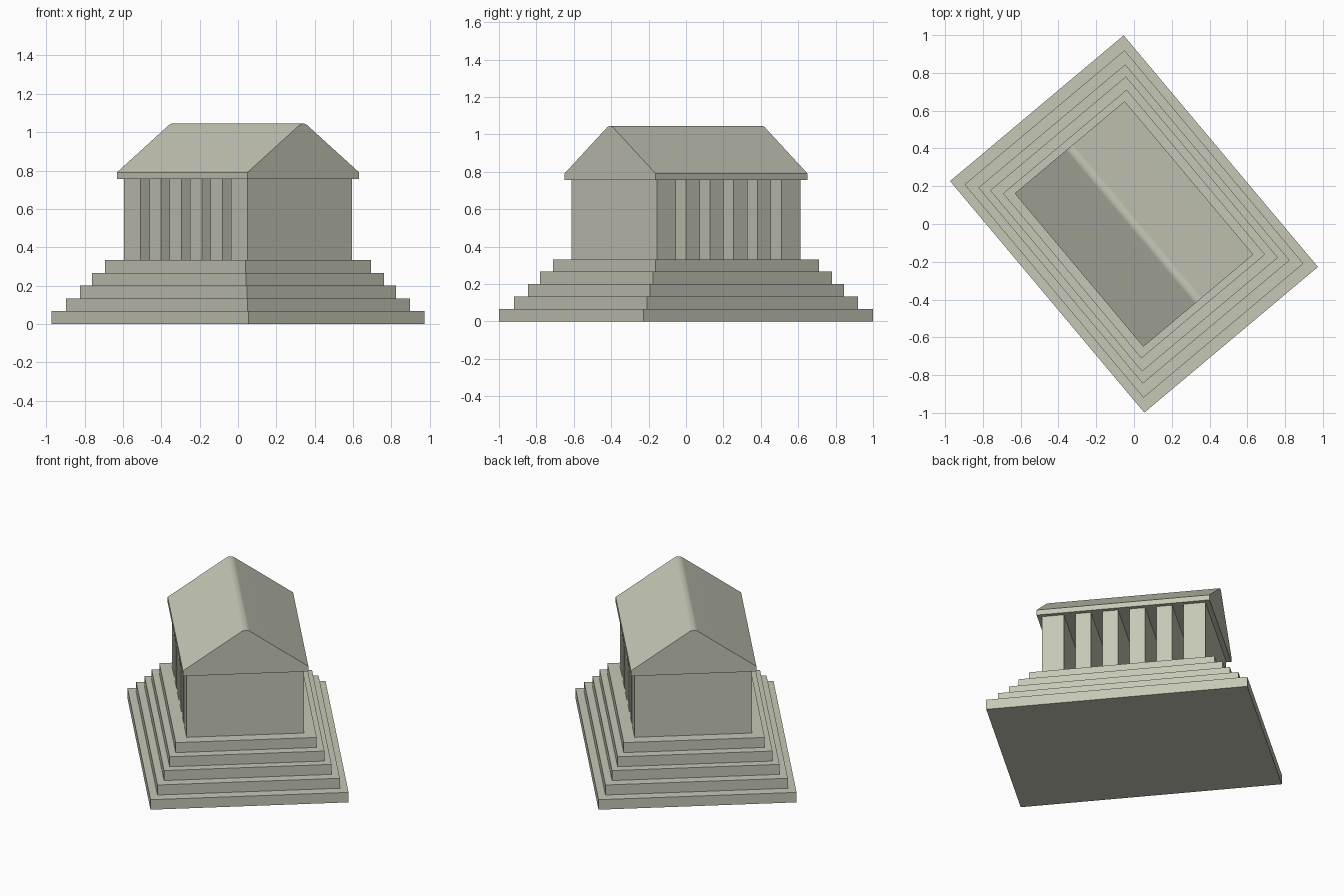
import bpy, bmesh, math

cube = bpy.data.objects.get("Cube")
if cube:
    bpy.data.objects.remove(cube, do_unlink=True)

TURN = math.radians(40)      # the whole building stands at an angle
STEP_RISE = 0.0665
FLOOR = 5 * STEP_RISE
EAVES = 0.755

stone = bpy.data.materials.new("pale_stone")
stone.use_nodes = True
stone.diffuse_color = (0.56, 0.575, 0.465, 1)
bsdf = stone.node_tree.nodes["Principled BSDF"]
bsdf.inputs["Base Color"].default_value = stone.diffuse_color
bsdf.inputs["Roughness"].default_value = 0.8


def finish(name, bm):
    bmesh.ops.recalc_face_normals(bm, faces=bm.faces)
    mesh = bpy.data.meshes.new(name)
    bm.to_mesh(mesh)
    bm.free()
    mesh.materials.append(stone)
    obj = bpy.data.objects.new(name, mesh)
    obj.rotation_euler.z = TURN
    bpy.context.collection.objects.link(obj)
    return obj


def block(name, half_x, y0, y1, z0, z1):
    bm = bmesh.new()
    bmesh.ops.create_cube(bm, size=1)
    bmesh.ops.scale(bm, vec=(2 * half_x, y1 - y0, z1 - z0), verts=bm.verts)
    bmesh.ops.translate(bm, vec=(0, (y0 + y1) / 2, (z0 + z1) / 2), verts=bm.verts)
    return finish(name, bm)


# Stepped base
for i, scale in enumerate((1, 0.921, 0.846, 0.782, 0.712)):
    block(f"base_step_{i + 1}", 0.6 * scale, -0.8 * scale, 0.8 * scale,
          i * STEP_RISE, (i + 1) * STEP_RISE)

# Cross walls with open slots between them
slots = [(i - 2) * 0.166 for i in range(5)]
starts = [-0.5] + [s + 0.035 for s in slots]
ends = [s - 0.035 for s in slots] + [0.5]
for i, (y0, y1) in enumerate(zip(starts, ends)):
    block(f"cross_wall_{i + 1}", 0.355, y0, y1, FLOOR, EAVES)

# Gabled roof with a softly rounded ridge
bm = bmesh.new()
profile = [(-0.38, EAVES), (0.38, EAVES), (0.38, 0.79), (0, 1.055), (-0.38, 0.79)]
gable = bm.faces.new([bm.verts.new((x, -0.53, z)) for x, z in profile])
extruded = bmesh.ops.extrude_face_region(bm, geom=[gable], use_keep_orig=True)
far_verts = [g for g in extruded["geom"] if isinstance(g, bmesh.types.BMVert)]
bmesh.ops.translate(bm, vec=(0, 1.06, 0), verts=far_verts)
ridge = [e for e in bm.edges if all(v.co.z > 1 for v in e.verts)]
bmesh.ops.bevel(bm, geom=ridge, offset=0.03, segments=4, profile=0.5, affect='EDGES')
roof = finish("roof", bm)
bpy.ops.object.select_all(action='DESELECT')
roof.select_set(True)
bpy.context.view_layer.objects.active = roof
bpy.ops.object.shade_smooth_by_angle(angle=math.radians(30))
weighted = roof.modifiers.new("flat_slopes", 'WEIGHTED_NORMAL')
weighted.keep_sharp = True
